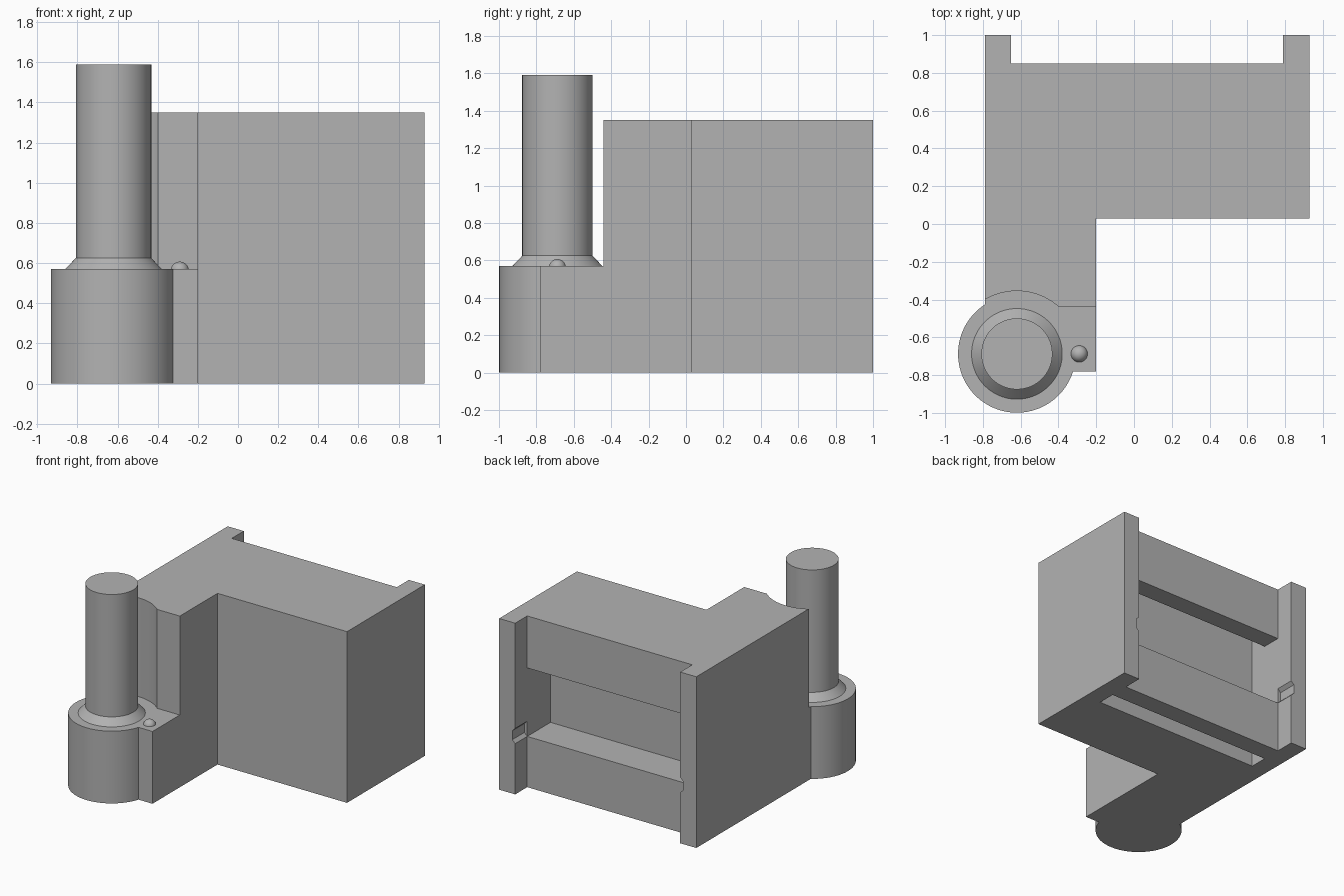
import bpy
import bmesh
import math

if "Cube" in bpy.data.objects:
    bpy.data.objects.remove(bpy.data.objects["Cube"], do_unlink=True)

grey = bpy.data.materials.new("plain grey")
grey.use_nodes = True
colour = (0.45, 0.45, 0.45, 1)
grey.diffuse_color = colour
grey.node_tree.nodes["Principled BSDF"].inputs["Base Color"].default_value = colour

POST = (-0.62, -0.6875)
LEDGE = 0.57
HEIGHT = 1.35


def prism(name, points, axis, low, high):
    """Extrude a closed outline along axis 'y' or 'z'."""
    def place(p, h):
        return (p[0], p[1], h) if axis == "z" else (p[0], h, p[1])
    bm = bmesh.new()
    face = bm.faces.new([bm.verts.new(place(p, low)) for p in points])
    shift = (0, 0, high - low) if axis == "z" else (0, high - low, 0)
    top = bmesh.ops.extrude_face_region(bm, geom=[face])["geom"]
    bmesh.ops.translate(bm, vec=shift, verts=[v for v in top if isinstance(v, bmesh.types.BMVert)])
    bmesh.ops.recalc_face_normals(bm, faces=bm.faces)
    mesh = bpy.data.meshes.new(name)
    bm.to_mesh(mesh)
    bm.free()
    mesh.materials.append(grey)
    ob = bpy.data.objects.new(name, mesh)
    bpy.context.collection.objects.link(ob)
    return ob


def box(name, x, y, z):
    return prism(name, [(x[0], y[0]), (x[1], y[0]), (x[1], y[1]), (x[0], y[1])], "z", *z)


def disc(radius, count=96):
    return [(POST[0] + radius * math.cos(math.tau * i / count),
             POST[1] + radius * math.sin(math.tau * i / count)) for i in range(count)]


def combine(target, tool, operation):
    """Apply a boolean and discard the tool."""
    tool.hide_render = True
    mod = target.modifiers.new("combine", "BOOLEAN")
    mod.operation, mod.solver, mod.object = operation, "EXACT", tool
    bpy.context.view_layer.objects.active = target
    bpy.ops.object.modifier_apply(modifier=mod.name)
    bpy.data.objects.remove(tool, do_unlink=True)


def smooth(ob):
    bpy.ops.object.select_all(action="DESELECT")
    ob.select_set(True)
    bpy.context.view_layer.objects.active = ob
    bpy.ops.object.shade_smooth_by_angle(angle=math.radians(30))


# L-shaped block with two rear rails
body = prism("body", [(-0.79, 1), (-0.65, 1), (-0.65, 0.85), (0.79, 0.85), (0.79, 1), (0.93, 1),
                      (0.93, 0.03), (-0.2, 0.03), (-0.2, -0.78), (-0.79, -0.78)], "z", 0, HEIGHT)

# ledge and round clearance around the post
combine(body, box("ledge_cut", (-1, 0), (-1.2, -0.44), (LEDGE, 2)), "DIFFERENCE")
combine(body, prism("clearance_cut", disc(0.333), "z", LEDGE, 2), "DIFFERENCE")

# rear channel, with slots behind its upper and lower lips
inner = (-0.65, 0.79)
combine(body, box("channel_cut", inner, (0.56, 0.9), (0.4, 0.94)), "DIFFERENCE")
combine(body, box("upper_slot_cut", inner, (0.56, 0.7), (0.9, 1.25)), "DIFFERENCE")
combine(body, box("lower_slot_cut", inner, (0.56, 0.7), (-0.1, 0.3)), "DIFFERENCE")

# shallow bevelled notches on the inner sides of the rails
for edge, out in ((-0.65, -1), (0.79, 1)):
    outline = [(edge - 0.02 * out, 0.4), (edge, 0.4), (edge + 0.025 * out, 0.425),
               (edge + 0.025 * out, 0.495), (edge, 0.52), (edge - 0.02 * out, 0.52)]
    combine(body, prism("notch_cut", outline, "y", 0.85, 1.1), "DIFFERENCE")

# round boss under the post
combine(body, prism("boss", disc(0.3115), "z", 0, LEDGE), "UNION")
smooth(body)

# post with a flared foot
for name, low_radius, high_radius, low, high in (("post", 0.188, 0.188, LEDGE, 1.59),
                                                 ("post_collar", 0.24, 0.188, LEDGE, 0.625)):
    bpy.ops.mesh.primitive_cone_add(vertices=96, radius1=low_radius, radius2=high_radius,
                                    depth=high - low, location=(*POST, (low + high) / 2))
    part = bpy.context.object
    part.name = name
    part.data.materials.append(grey)
    smooth(part)

# small locating bump
bpy.ops.mesh.primitive_uv_sphere_add(segments=32, ring_count=16, radius=0.045,
                                     location=(-0.29, POST[1], 0.562))
bump = bpy.context.object
bump.name = "locating_bump"
bump.data.materials.append(grey)
smooth(bump)
